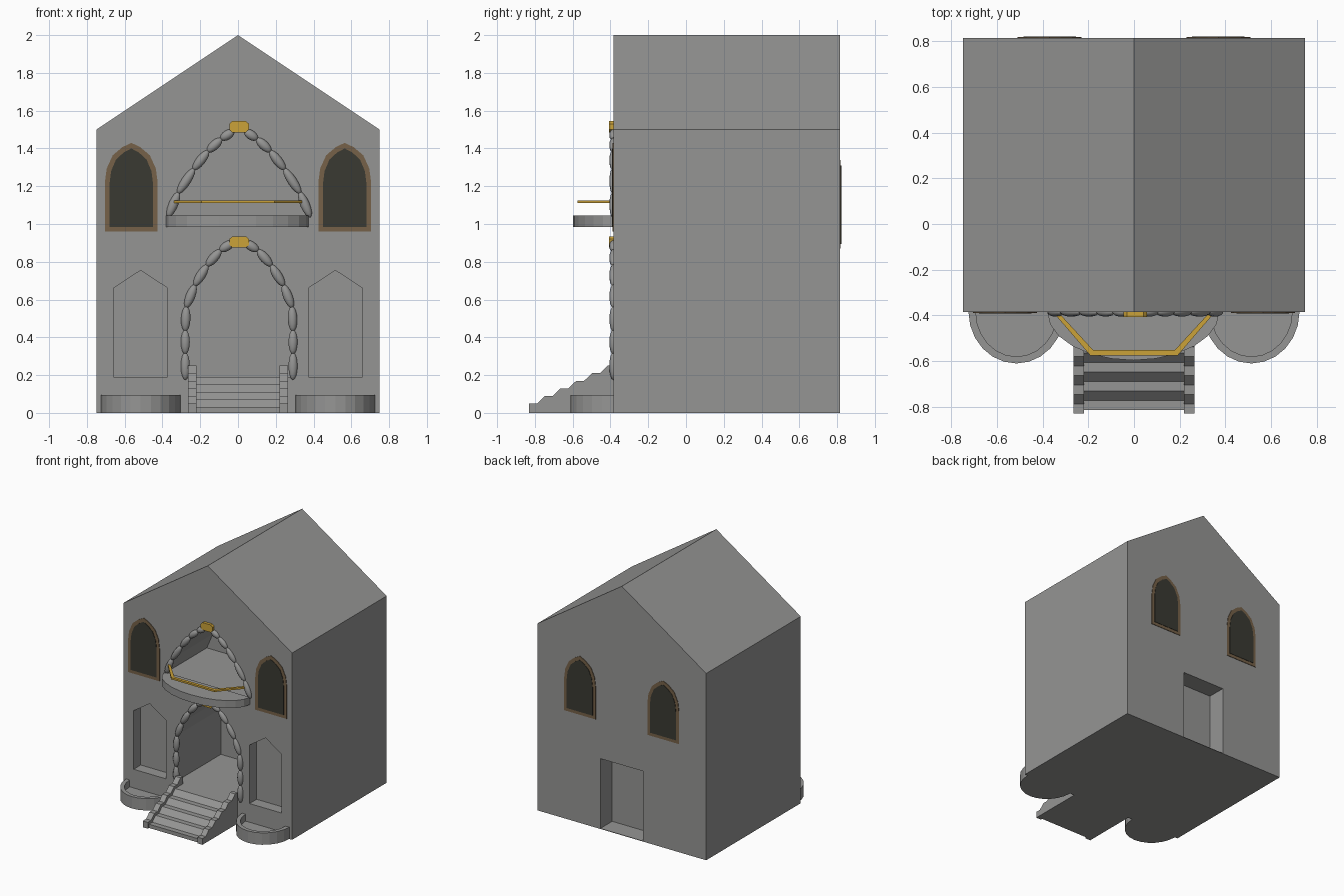
import bpy, bmesh, math
from mathutils import Vector

if "Cube" in bpy.data.objects:
    bpy.data.objects.remove(bpy.data.objects["Cube"])


def material(name, col):
    m = bpy.data.materials.new(name)
    m.diffuse_color = (*col, 1)
    m.use_nodes = True
    m.node_tree.nodes["Principled BSDF"].inputs["Base Color"].default_value = m.diffuse_color
    return m


STONE = material("grey_stone", (0.30, 0.30, 0.295))
GOLD = material("gold", (0.60, 0.36, 0.04))
FRAME = material("brown_frame", (0.18, 0.12, 0.065))
GLASS = material("dark_glass", (0.042, 0.042, 0.032))

FRONT, BACK = -0.385, 0.815


def prism(name, pts, axis, a, b, mat):
    """Extrude a 2D outline along an axis from a to b."""
    place = {"x": lambda p, t: (t, p[0], p[1]),
             "y": lambda p, t: (p[0], t, p[1]),
             "z": lambda p, t: (p[0], p[1], t)}[axis]
    bm = bmesh.new()
    lo = [bm.verts.new(place(p, a)) for p in pts]
    hi = [bm.verts.new(place(p, b)) for p in pts]
    bm.faces.new(lo)
    bm.faces.new(hi[::-1])
    n = len(pts)
    for i in range(n):
        j = (i + 1) % n
        bm.faces.new((lo[i], hi[i], hi[j], lo[j]))
    bmesh.ops.recalc_face_normals(bm, faces=bm.faces)
    return finish(name, bm, mat)


def finish(name, bm, mat):
    me = bpy.data.meshes.new(name)
    bm.to_mesh(me)
    bm.free()
    me.materials.append(mat)
    ob = bpy.data.objects.new(name, me)
    bpy.context.collection.objects.link(ob)
    return ob


def symmetric(half, cx=0.0, z0=0.0):
    """Mirror a right-hand half outline into a closed outline."""
    full = half + [(-x, z) for x, z in reversed(half) if x > 1e-6]
    return [(cx + x, z0 + z) for x, z in full]


def cut(target, name, pts, a, b):
    cutter = prism(name, pts, "y", a, b, STONE)
    cutter.hide_render = True
    mod = target.modifiers.new(name, "BOOLEAN")
    mod.operation = "DIFFERENCE"
    mod.solver = "EXACT"
    mod.object = cutter
    bpy.context.view_layer.objects.active = target
    bpy.ops.object.modifier_apply(modifier=name)
    bpy.data.objects.remove(cutter)


# House body and gable roof
walls = prism("walls", [(-0.75, 0), (0.75, 0), (0.75, 1.5), (-0.75, 1.5)],
              "y", FRONT, BACK, STONE)
prism("gable_roof", [(-0.75, 1.5), (0.75, 1.5), (0, 2)], "y", FRONT, BACK, STONE)

# Arch centre lines (right half), shared by openings and bead trims
LOWER = [(0.285, 0.18), (0.285, 0.315), (0.285, 0.435), (0.28, 0.56),
         (0.235, 0.675), (0.17, 0.78), (0.10, 0.86), (0.03, 0.905)]
UPPER = [(0.375, 1.04), (0.322, 1.165), (0.24, 1.29), (0.165, 1.385),
         (0.095, 1.45), (0.03, 1.492)]

# Deep doorway and balcony openings, niches and back door
cut(walls, "doorway", symmetric([(0.285, 0.19)] + LOWER[1:]), FRONT - 0.1, 0.19)
cut(walls, "balcony_opening", symmetric(UPPER), FRONT - 0.1, 0.14)
for s in (-1, 1):
    cut(walls, "niche", symmetric([(0.143, 0.19), (0.143, 0.66), (0, 0.755)], s * 0.515),
        FRONT - 0.1, FRONT + 0.09)
cut(walls, "back_door", symmetric([(0.19, 0.004), (0.19, 0.565)]), BACK - 0.15, BACK + 0.1)


# Pointed windows: thin frame plate with a glass plate on top
def window(name, cx, z0, wall, out):
    def arch(w, h):
        return [(w * u, h * v) for u, v in
                ((1, 0), (1, 0.55), (0.93, 0.71), (0.7, 0.86), (0.34, 0.95), (0, 1))]
    prism(name + "_frame", symmetric(arch(0.14, 0.47), cx, z0), "y",
          wall, wall + out * 0.004, FRAME)
    prism(name + "_glass", symmetric(arch(0.115, 0.415), cx, z0 + 0.025), "y",
          wall, wall + out * 0.007, GLASS)


for s, side in ((-1, "left"), (1, "right")):
    window("front_window_" + side, s * 0.565, 0.96, FRONT, -1)
    window("back_window_" + side, s * 0.37, 0.87, BACK, 1)


# Bead trims around both arches, with gold keystones
def bead(bm, p, q, r):
    a, b = Vector((p[0], FRONT, p[1])), Vector((q[0], FRONT, q[1]))
    d = b - a
    m = d.to_track_quat("Z", "Y").to_matrix().to_4x4()
    m.translation = (a + b) / 2
    vs = bmesh.ops.create_uvsphere(bm, u_segments=10, v_segments=8, radius=1)["verts"]
    for v in vs:
        v.co = m @ Vector((v.co.x * r, v.co.y * r, v.co.z * d.length * 0.54))
        v.co.y = FRONT + (v.co.y - FRONT) * 0.85


def bead_arch(name, line, key_z):
    bm = bmesh.new()
    for s in (-1, 1):
        pts = [(s * x + 0.006, z) for x, z in line]
        for p, q in zip(pts, pts[1:]):
            bead(bm, p, q, 0.025)
    ob = finish(name + "_beads", bm, STONE)
    for f in ob.data.polygons:
        f.use_smooth = True
    # Keystone: a chamfered block
    prism(name + "_keystone",
          symmetric([(0.036, -0.03), (0.052, -0.015), (0.052, 0.015), (0.036, 0.03)],
                    0.006, key_z), "y", FRONT - 0.023, FRONT + 0.01, GOLD)


bead_arch("doorway", LOWER, 0.905)
bead_arch("balcony", UPPER, 1.515)


def half_disc(cx, rx, ry, n):
    return [(cx + rx * math.cos(math.pi * i / n), FRONT - ry * math.sin(math.pi * i / n))
            for i in range(n + 1)]


# Balcony slab
prism("balcony_slab", half_disc(-0.003, 0.377, 0.212, 12), "z", 0.985, 1.045, STONE)

# Gold railing, one flat bent bar
outer = [(0.341, -0.402), (0.192, -0.575)]
inner = [(0.323, -0.418 + 0.022), (0.18, -0.551)]
prism("balcony_railing",
      outer + [(-x, y) for x, y in outer[::-1]] + [(-x, y) for x, y in inner] + inner[::-1],
      "z", 1.11, 1.124, GOLD)


# Stairs: chamfered step profile used for treads and side stringers
def stair_profile(y0, z0, steps):
    pts = [(FRONT, 0), (y0, 0)]
    for i in range(steps):
        y, z = y0 + 0.083 * i, z0 + 0.04 * i
        pts += [(y, z), (min(y + 0.042, FRONT), z)]
    if pts[-1][0] < FRONT:
        pts.append((FRONT, pts[-1][1]))
    return pts


prism("stair_treads", stair_profile(-0.815, 0.03, 5), "x", -0.222, 0.222, STONE)
for s, side in ((-1, "left"), (1, "right")):
    prism("stair_stringer_" + side, stair_profile(-0.83, 0.05, 6), "x",
          s * 0.22, s * 0.265, STONE)

# Half-round planters: base plus raised rim
for s, side in ((-1, "left"), (1, "right")):
    cx = s * 0.515
    prism("planter_base_" + side, half_disc(cx, 0.2, 0.215, 12), "z", 0, 0.04, STONE)
    rim = half_disc(cx, 0.21, 0.226, 12) + half_disc(cx, 0.178, 0.196, 12)[::-1]
    prism("planter_rim_" + side, rim, "z", 0, 0.095, STONE)
